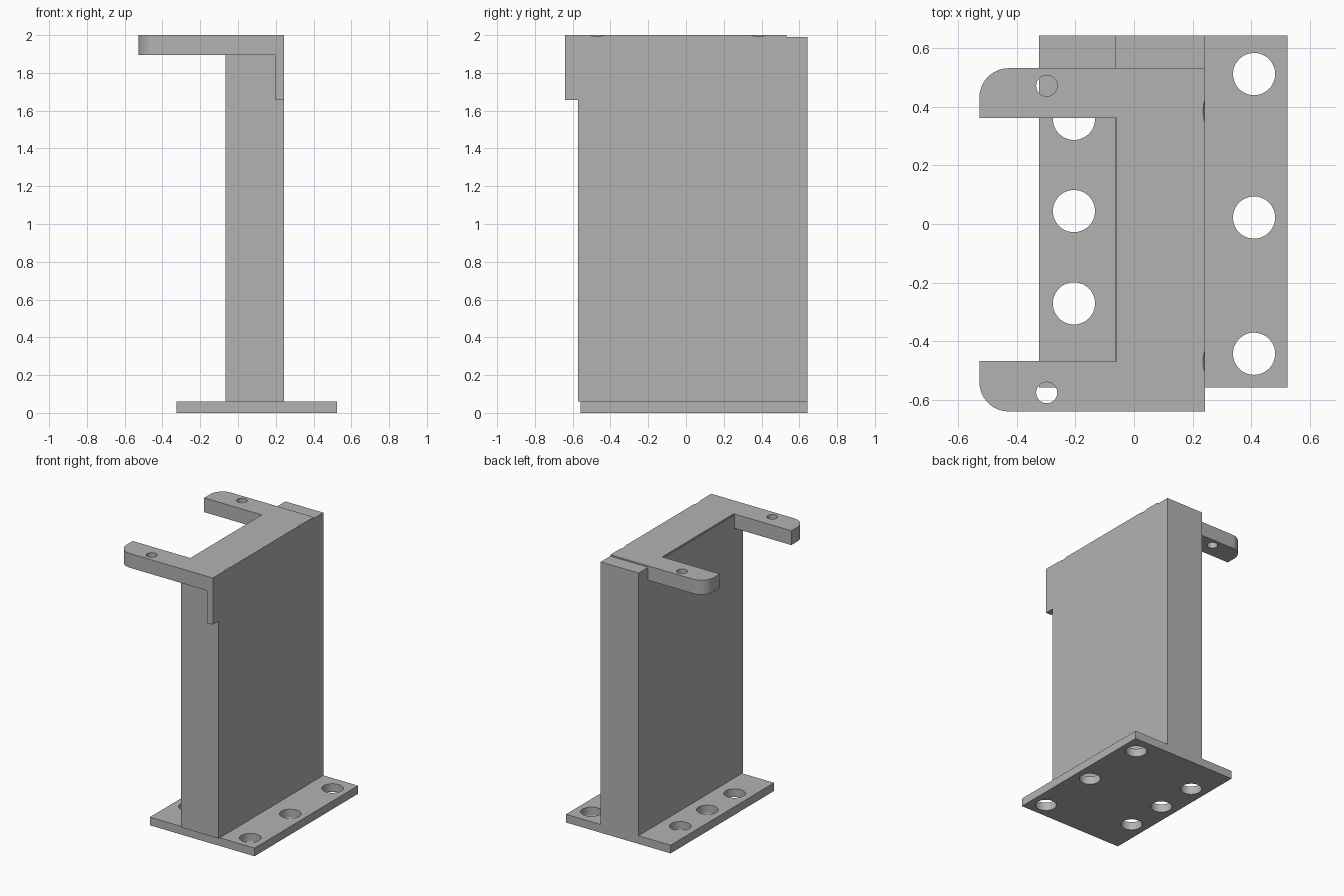
import bpy
import bmesh
import math
from mathutils import Matrix, Vector

if "Cube" in bpy.data.objects:
    bpy.data.objects.remove(bpy.data.objects["Cube"])

GREY = (0.45, 0.45, 0.45, 1)
grey = bpy.data.materials.new("plain grey")
grey.use_nodes = True
grey.diffuse_color = GREY
grey.node_tree.nodes["Principled BSDF"].inputs["Base Color"].default_value = GREY


def finish(name, bm):
    bmesh.ops.recalc_face_normals(bm, faces=bm.faces)
    mesh = bpy.data.meshes.new(name)
    bm.to_mesh(mesh)
    bm.free()
    mesh.materials.append(grey)
    obj = bpy.data.objects.new(name, mesh)
    bpy.context.collection.objects.link(obj)
    return obj


def prism(name, outline, axis, low, high):
    """Extrude a flat outline along z, or along y from (x, z) points."""
    bm = bmesh.new()
    place = (lambda a, b: (a, b, low)) if axis == "z" else (lambda a, b: (a, low, b))
    face = bm.faces.new([bm.verts.new(place(a, b)) for a, b in outline])
    ext = bmesh.ops.extrude_face_region(bm, geom=[face])
    shift = Vector((0, 0, high - low) if axis == "z" else (0, high - low, 0))
    bmesh.ops.translate(bm, vec=shift, verts=[v for v in ext["geom"] if isinstance(v, bmesh.types.BMVert)])
    return finish(name, bm)


def rect(a0, a1, b0, b1):
    return [(a0, b0), (a1, b0), (a1, b1), (a0, b1)]


def arc(cx, cy, r, start, steps=12):
    angles = [math.radians(start + 90 * i / steps) for i in range(steps + 1)]
    return [(cx + r * math.cos(t), cy + r * math.sin(t)) for t in angles]


def drill(centres, radius, z):
    bm = bmesh.new()
    for x, y in centres:
        bmesh.ops.create_cone(bm, cap_ends=True, segments=48, radius1=radius, radius2=radius,
                              depth=0.4, matrix=Matrix.Translation((x, y, z)))
    return finish("drill_cutter", bm)


def edge_balls():
    bm = bmesh.new()
    for y in (-0.47, 0.385):
        bmesh.ops.create_uvsphere(bm, u_segments=64, v_segments=32, radius=0.143,
                                  matrix=Matrix.Translation((0.341, y, 2.096)))
    return finish("edge_cutter", bm)


def combine(target, tool, operation):
    """Apply a boolean and throw the tool away."""
    mod = target.modifiers.new(operation.lower(), "BOOLEAN")
    mod.object, mod.operation, mod.solver = tool, operation, "EXACT"
    bpy.context.view_layer.update()
    graph = bpy.context.evaluated_depsgraph_get()
    mesh = bpy.data.meshes.new_from_object(target.evaluated_get(graph))
    target.modifiers.clear()
    target.data = mesh
    bpy.data.objects.remove(tool)


# Base plate with two rows of bolt holes
base = prism("base_plate", rect(-0.325, 0.525, -0.558, 0.643), "z", 0, 0.06)
holes = [(0.41, y) for y in (-0.443, 0.022, 0.512)] + [(-0.205, y) for y in (-0.271, 0.044, 0.359)]
combine(base, drill(holes, 0.072, 0.03), "DIFFERENCE")

# Upright block
column = prism("column", rect(-0.065, 0.243, -0.571, 0.643), "z", 0.06, 1.99)
combine(column, edge_balls(), "DIFFERENCE")

# Forked top bracket with rounded arm tips and a folded-down flange
FRONT, BACK, TIP, R = -0.64, 0.532, -0.528, 0.1
fork = [(0.243, FRONT), (0.243, BACK)]
fork += arc(TIP + R, BACK - R, R, 90)
fork += [(TIP, 0.362), (-0.06, 0.362), (-0.06, -0.468), (TIP, -0.468)]
fork += arc(TIP + R, FRONT + R, R, 180)
bracket = prism("top_bracket", fork, "z", 1.895, 2.0)
flange = prism("flange", rect(0.197, 0.243, 1.657, 2.0), "y", FRONT, BACK)
combine(bracket, flange, "UNION")
combine(bracket, drill([(-0.298, 0.472), (-0.298, -0.576)], 0.036, 1.95), "DIFFERENCE")
combine(bracket, edge_balls(), "DIFFERENCE")

# Smooth the round walls, keep the machined edges crisp
for obj in (base, column, bracket):
    bpy.ops.object.select_all(action="DESELECT")
    obj.select_set(True)
    bpy.context.view_layer.objects.active = obj
    bpy.ops.object.shade_smooth_by_angle(angle=math.radians(30))
